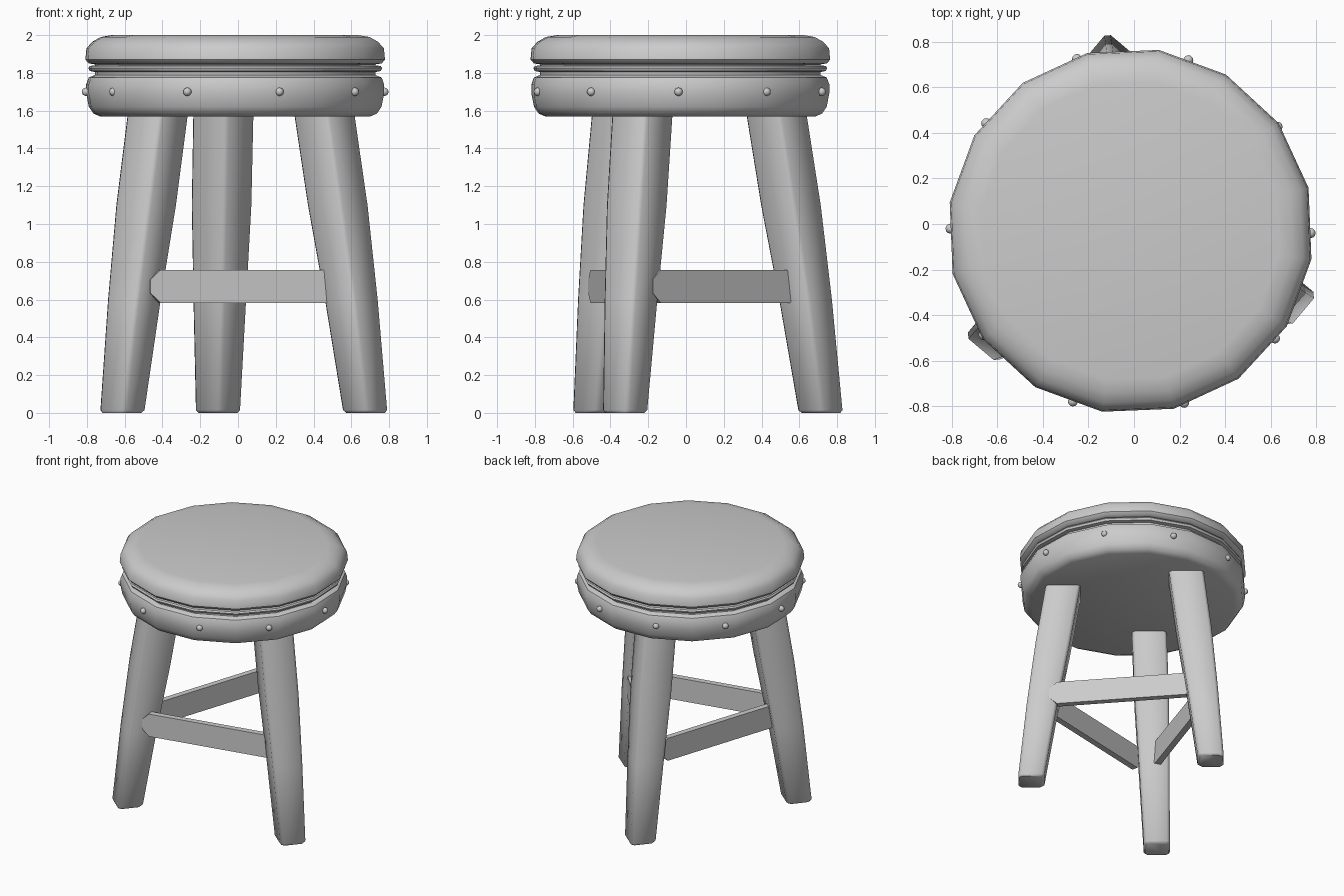
import bpy, bmesh
from math import sin, cos, radians, pi
from mathutils import Vector, Matrix

cube = bpy.data.objects.get("Cube")
if cube:
    bpy.data.objects.remove(cube, do_unlink=True)

CENTRE = Vector((-0.015, -0.03, 0))

# Single plain material
grey = bpy.data.materials.new("plain_grey")
grey.use_nodes = True
GREY = (0.6, 0.6, 0.6, 1)
grey.diffuse_color = GREY
grey.node_tree.nodes["Principled BSDF"].inputs["Base Color"].default_value = GREY


def finish(name, bm, smooth=None):
    bmesh.ops.recalc_face_normals(bm, faces=bm.faces)
    mesh = bpy.data.meshes.new(name)
    bm.to_mesh(mesh)
    bm.free()
    mesh.materials.append(grey)
    ob = bpy.data.objects.new(name, mesh)
    bpy.context.collection.objects.link(ob)
    if smooth:
        bpy.ops.object.select_all(action='DESELECT')
        ob.select_set(True)
        bpy.context.view_layer.objects.active = ob
        bpy.ops.object.shade_smooth_by_angle(angle=radians(smooth))
    return ob


def loft(name, rings, smooth=None):
    """Skin a list of equal-length point rings and cap both ends."""
    bm = bmesh.new()
    loops = [[bm.verts.new(p) for p in ring] for ring in rings]
    n = len(loops[0])
    for a, b in zip(loops, loops[1:]):
        for i in range(n):
            j = (i + 1) % n
            bm.faces.new((a[i], a[j], b[j], b[i]))
    bm.faces.new(loops[0][::-1])
    bm.faces.new(loops[-1])
    return finish(name, bm, smooth)


def polar(r, deg, z):
    a = radians(deg)
    return CENTRE + Vector((r * cos(a), r * sin(a), z))


def turned(name, profile, smooth=45):
    """Sixteen-sided turned part from (radius, height) pairs."""
    rings = [[polar(r, 13.6 + i * 22.5, z) for i in range(16)] for r, z in profile]
    return loft(name, rings, smooth)


# Seat: padded top, thin welt, recessed core and rounded base
turned("seat_cushion", [(0.75, 1.845), (0.785, 1.85), (0.803, 1.87), (0.797, 1.93),
                        (0.765, 1.965), (0.72, 1.99), (0.66, 2.0)])
turned("seat_core", [(0.752, 1.75), (0.752, 1.88)])
turned("seat_welt", [(0.755, 1.805), (0.78, 1.81), (0.787, 1.825), (0.78, 1.836), (0.755, 1.84)])
turned("seat_base", [(0.725, 1.57), (0.76, 1.585), (0.784, 1.62), (0.798, 1.69),
                     (0.798, 1.74), (0.785, 1.775), (0.75, 1.79)])

# Round tacks around the base
for i in range(10):
    bm = bmesh.new()
    bmesh.ops.create_uvsphere(bm, u_segments=12, v_segments=8, radius=0.022,
                              matrix=Matrix.Translation(polar(0.79, 36 * i - 0.7, 1.70)))
    finish("tack_%d" % (i + 1), bm, 60)


def leg_ring(angle, r, z, half, cut=0.02):
    """Square section with clipped corners, turned corner-on."""
    c = polar(r, angle, z)
    k = half - cut
    corners = [(half, -k), (half, k), (k, half), (-k, half),
               (-half, k), (-half, -k), (-k, -half), (k, -half)]
    turn = Matrix.Rotation(radians(50), 3, 'Z')
    return [c + turn @ Vector((x, y, 0)) for x, y in corners]


# Splayed legs, tapering below the middle
LEG_STATIONS = [(0.75, 0.0, 0.082), (0.747, 0.015, 0.092), (0.668, 0.6, 0.108),
                (0.59, 1.1, 0.121), (0.51, 1.6, 0.122)]
for name, angle in (("back_leg", 97), ("right_leg", 217), ("left_leg", 337)):
    loft(name, [leg_ring(angle, *s) for s in LEG_STATIONS], 50)


# Flat rungs with clipped ends, each lapping the outside of a leg
def rung(name, turn):
    a, b = polar(0.66, 227 + turn, 0.67), polar(0.62, 334 + turn, 0.67)
    along = (b - a).normalized()
    out = along.cross(Vector((0, 0, 1)))
    length, h, cut, tip = (b - a).length, 0.087, 0.055, 0.035
    outline = [(0, -tip), (cut, -h), (length - cut, -h), (length, -tip),
               (length, tip), (length - cut, h), (cut, h), (0, tip)]
    plate = [a + along * u + Vector((0, 0, v)) for u, v in outline]
    loft(name, [[p + out * d for p in plate] for d in (-0.04, 0.005)])


for name, turn in (("front_rung", 0), ("left_rung", 120), ("right_rung", 240)):
    rung(name, turn)
